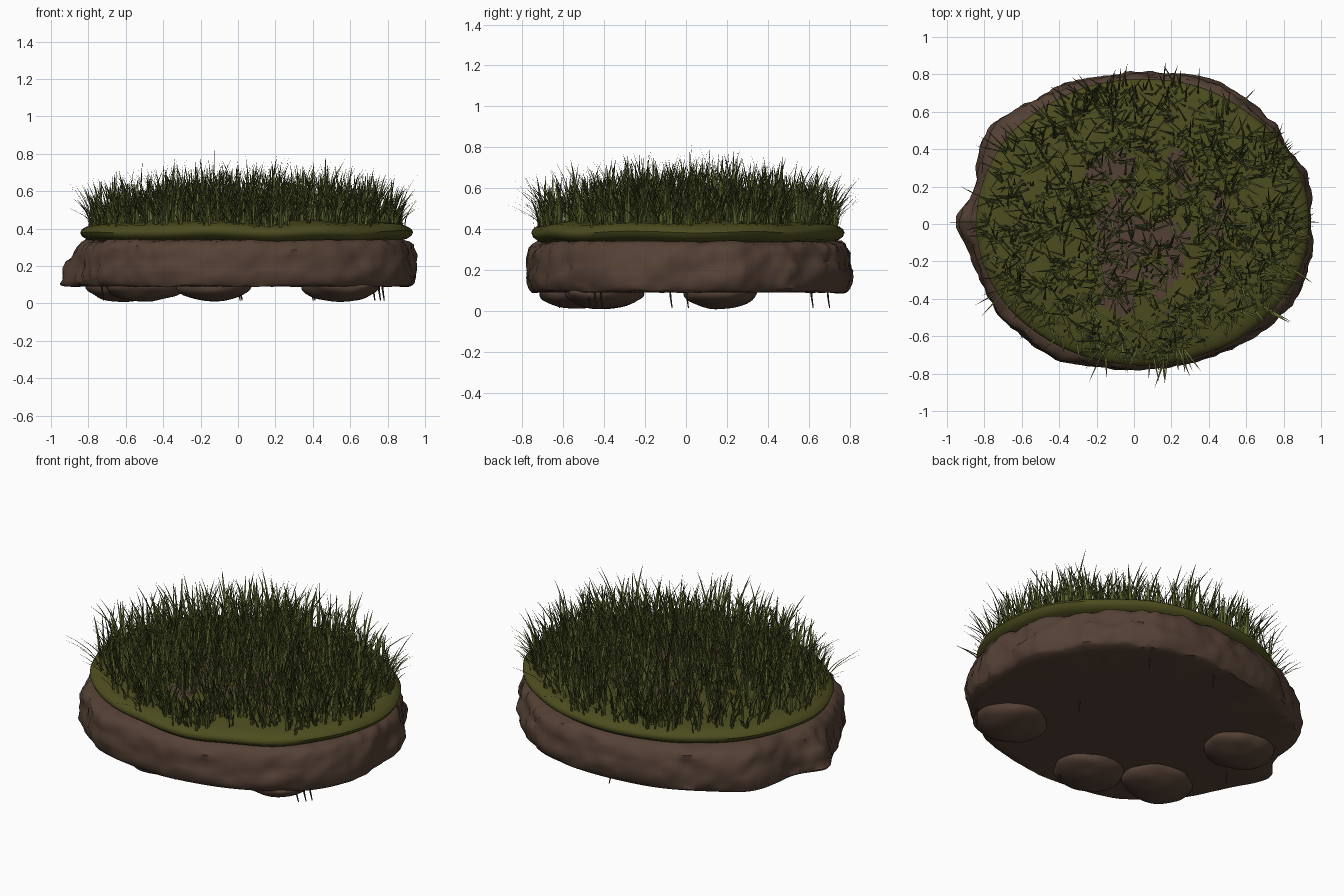
import bpy, bmesh, math, random
from mathutils import Vector, noise

random.seed(7)
cube = bpy.data.objects.get("Cube")
if cube:
    bpy.data.objects.remove(cube, do_unlink=True)


def material(name, rgb):
    mat = bpy.data.materials.new(name)
    mat.use_nodes = True
    color = (*rgb, 1)
    mat.diffuse_color = color
    node = next(n for n in mat.node_tree.nodes if n.type == "BSDF_PRINCIPLED")
    node.inputs["Base Color"].default_value = color
    node.inputs["Roughness"].default_value = 0.9
    return mat


soil = material("soil brown", (0.09, 0.053, 0.036))
moss = material("turf olive", (0.074, 0.074, 0.014))
blade_green = material("blade green", (0.105, 0.128, 0.028))
blade_dark = material("dark blade green", (0.062, 0.076, 0.017))
root_brown = material("root brown", (0.045, 0.027, 0.018))


def make_object(name, bm, mats, smooth=True, solid=True):
    if solid:
        bmesh.ops.recalc_face_normals(bm, faces=bm.faces)
    mesh = bpy.data.meshes.new(name)
    bm.to_mesh(mesh)
    bm.free()
    for mat in mats:
        mesh.materials.append(mat)
    obj = bpy.data.objects.new(name, mesh)
    bpy.context.collection.objects.link(obj)
    if smooth:
        bpy.ops.object.select_all(action="DESELECT")
        obj.select_set(True)
        bpy.context.view_layer.objects.active = obj
        bpy.ops.object.shade_smooth_by_angle(angle=math.radians(50))
    return obj


def bridge_rings(bm, rings):
    """Join equal rings of points with quads and cap both ends."""
    loops = [[bm.verts.new(p) for p in ring] for ring in rings]
    count = len(loops[0])
    for low, high in zip(loops, loops[1:]):
        for i in range(count):
            j = (i + 1) % count
            bm.faces.new((low[i], low[j], high[j], high[i]))
    bm.faces.new(loops[0][::-1])
    bm.faces.new(loops[-1])


def smooth_outline(points, steps):
    """Closed smooth curve through the points."""
    pts = [Vector((x, y, 0)) for x, y in points]
    n = len(pts)
    out = []
    for i in range(n):
        a, b, c, d = (pts[(i + k) % n] for k in (-1, 0, 1, 2))
        for s in range(steps):
            t = s / steps
            out.append(0.5 * (2 * b + (c - a) * t + (2 * a - 5 * b + 4 * c - d) * t * t
                              + (3 * b - a - 3 * c + d) * t ** 3))
    return out


# Soil slab: irregular outline with lumpy, weathered sides
outline = smooth_outline([
    (.945, .03), (.92, .25), (.8, .43), (.74, .53), (.55, .7), (.4, .77), (.15, .81), (-.1, .8),
    (-.35, .75), (-.58, .64), (-.8, .48), (-.87, .18), (-.965, 0), (-.86, -.22), (-.75, -.44),
    (-.6, -.6), (-.42, -.72), (-.1, -.775), (.1, -.775), (.4, -.71), (.65, -.59), (.84, -.43),
    (.94, -.2)], 9)
bm = bmesh.new()
rings = []
for scale, z in [(.6, .09), (.9, .09), (.97, .092), (.985, .105), (.995, .13), (1, .16), (1, .19),
                 (.995, .22), (.99, .25), (.985, .28), (.975, .305), (.955, .325), (.92, .338),
                 (.8, .345)]:
    ring = []
    for p in outline:
        q = Vector((p.x * scale, p.y * scale, z))
        bump = 0
        if scale > .9:
            bump = .02 * noise.noise(Vector((q.x * 7, q.y * 7, q.z * 13)))
            bump += .018 * noise.noise(Vector((q.x * 16, q.y * 16, q.z * 26)))
        # the pointed right-hand end slopes inward toward the top
        slope = max(0, -p.x - .75) * max(0, z - .1) * 1.8
        size = 1 + bump - slope
        ring.append((q.x * size, q.y * size, z + bump * .4))
    rings.append(ring)
bridge_rings(bm, rings)
make_object("soil_slab", bm, [soil])

# Rounded clods hanging under the slab
for i, (x, y, rx, ry) in enumerate([(.55, -.4, .21, .19), (-.61, .17, .2, .18),
                                    (-.13, -.54, .2, .18), (-.5, -.4, .21, .18)]):
    bm = bmesh.new()
    bmesh.ops.create_icosphere(bm, subdivisions=4, radius=1)
    for v in bm.verts:
        v.co *= 1 + .08 * noise.noise(v.co * 1.8 + Vector((i * 5, 0, 0)))
        depth = .03 if v.co.z > 0 else .083
        v.co = Vector((x + v.co.x * rx, y + v.co.y * ry, .093 + v.co.z * depth))
    make_object(f"soil_clod_{i + 1}", bm, [soil])

# Turf: lens-shaped cushion with bare soil patches near the middle
CENTER = Vector((.045, .01, 0))
RX, RY = .892, .765


def turf_top(r):
    return .455 - .042 * r ** 4


bm = bmesh.new()
profile = [(.8, .333), (.91, .336), (.96, .347), (.99, .364), (1, .384), (.99, .4), (.97, .411)]
profile += [(r, turf_top(r)) for r in [.94 - .03 * k for k in range(31)]]
rings = []
for r, z in profile:
    ring = []
    for k in range(110):
        a = math.tau * k / 110
        wave = 1 + .012 * noise.noise(Vector((math.cos(a) * 2.5, math.sin(a) * 2.5, 3)))
        p = CENTER + Vector((math.cos(a) * RX * r * wave, math.sin(a) * RY * r * wave, z))
        p.z += .012 * noise.noise(Vector((p.x * 3, p.y * 3, 0)))
        ring.append(p)
    rings.append(ring)
bridge_rings(bm, rings)
for f in bm.faces:
    c = f.calc_center_median()
    reach = math.hypot((c.x - .06) / .45, (c.y + .04) / .47)
    patch = noise.noise(Vector((c.x * 5, c.y * 5, 8))) + .35 * noise.noise(c * 16)
    if c.z > .42 and reach < 1 and patch > reach * .5 - .32:
        f.material_index = 1
make_object("turf", bm, [moss, soil])


# Grass: tufts of tapered, bending blades
def add_blade(bm, base, bend, height, width, tone):
    side = Vector((-bend.y, bend.x, 0)).normalized() * width / 2
    pairs = []
    for t in (0, .3, .55, .8):
        p = base + bend * t * t + Vector((0, 0, height * t))
        w = side * (1 - t * t * .8)
        pairs.append((bm.verts.new(p + w), bm.verts.new(p - w)))
    tip = bm.verts.new(base + bend + Vector((0, 0, height)))
    faces = [bm.faces.new((a[0], a[1], b[1], b[0])) for a, b in zip(pairs, pairs[1:])]
    faces.append(bm.faces.new((pairs[-1][0], pairs[-1][1], tip)))
    for f in faces:
        f.material_index = tone


def turf_point(r, a):
    return CENTER + Vector((math.cos(a) * RX * r, math.sin(a) * RY * r, turf_top(r) - .015))


bm = bmesh.new()
for tuft in range(850):
    r = .95 * math.sqrt(random.random())
    a = random.uniform(0, math.tau)
    root = turf_point(r, a)
    outward = Vector((math.cos(a), math.sin(a), 0))
    vigor = random.uniform(.75, 1.15)
    for k in range(3):
        turn = random.uniform(0, math.tau)
        facing = Vector((math.cos(turn), math.sin(turn), 0))
        base = root + facing * random.uniform(0, .03)
        bend = facing * random.uniform(.02, .12) + outward * r ** 3 * random.uniform(0, .12)
        height = random.uniform(.12, .31) * vigor * (1.1 - .35 * r * r)
        tip = base + bend
        if abs(tip.x) > .98 or abs(tip.y) > .88:
            bend *= .4
        add_blade(bm, base, bend, height, random.uniform(.009, .016), random.random() < .4)

# Longest stray blades at the rim and in the middle
for a, r, reach, height in [(0, .92, 1, .19), (math.pi, .95, -1, .15)]:
    base = turf_point(r, a)
    add_blade(bm, base, Vector((reach - base.x, 0, 0)), height, .012, 0)
for a, height in [(1.7, .14), (-1.5, .13)]:
    base = turf_point(.95, a)
    add_blade(bm, base, Vector((.03, math.copysign(.13, math.sin(a)), 0)), height, .012, 0)
add_blade(bm, turf_point(.2, math.pi), Vector((.01, .02, 0)), .39, .01, 0)
make_object("grass_blades", bm, [blade_green, blade_dark], smooth=True, solid=False)

# Thin roots poking out below
bm = bmesh.new()
for x, y in [(.72, -.48), (.75, -.45), (.77, -.42), (.39, 0), (.01, .69), (.4, .61), (0, -.63),
             (-.73, -.08)]:
    rings = []
    for z, size, drift in [(.14, .006, 0), (.07, .005, .004), (.015, .003, .012)]:
        rings.append([(x + drift + size * math.cos(k * math.tau / 6),
                       y + drift + size * math.sin(k * math.tau / 6), z) for k in range(6)])
    bridge_rings(bm, rings)
make_object("hanging_roots", bm, [root_brown])
